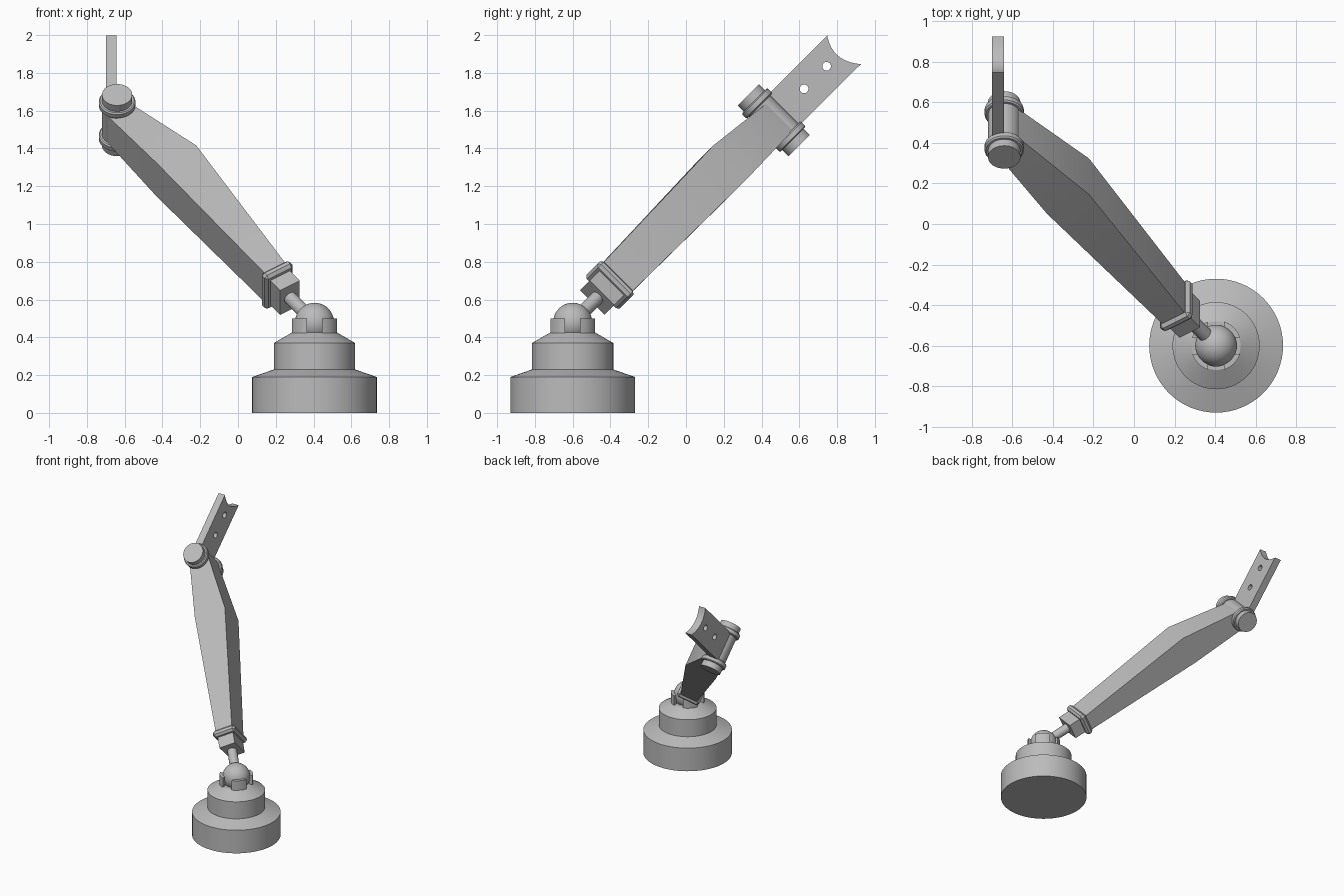
import bpy, bmesh
from math import sin, cos, pi, radians, asin
from mathutils import Matrix, Vector

if "Cube" in bpy.data.objects:
    bpy.data.objects.remove(bpy.data.objects["Cube"])

grey = bpy.data.materials.new("plain_grey")
grey.use_nodes = True
colour = (0.5, 0.5, 0.5, 1)
grey.diffuse_color = colour
grey.node_tree.nodes["Principled BSDF"].inputs["Base Color"].default_value = colour


def frame(origin, *axes):
    """Matrix whose columns are the given axes, placed at origin."""
    m = Matrix([Vector(a).normalized() for a in axes]).transposed().to_4x4()
    m.translation = origin
    return m


# Shared directions: pin axis, blade direction, arm direction, arm sideways
X, PIN, BLADE = (1, 0, 0), (0, -1, 1), (0, 1, 1)
ARM, SIDE = (-1, 1, 1), (2, 1, 1)
ball_centre = (0.405, -0.6, 0.48)
base_frame = Matrix.Translation((0.405, -0.6, 0))
arm_frame = frame(ball_centre, SIDE, ARM, PIN)
stud_frame = frame(ball_centre, PIN, SIDE, ARM)
pin_frame = frame((-0.64, 0.464, 1.55), X, BLADE, PIN)
blade_frame = frame((-0.671, 0.464, 1.55), BLADE, PIN, X)


def finish(name, bm, matrix, smooth=True):
    bmesh.ops.recalc_face_normals(bm, faces=bm.faces)
    mesh = bpy.data.meshes.new(name)
    bm.to_mesh(mesh)
    bm.free()
    mesh.materials.append(grey)
    ob = bpy.data.objects.new(name, mesh)
    bpy.context.collection.objects.link(ob)
    ob.matrix_world = matrix
    if smooth:
        shade(ob)
    return ob


def shade(ob):
    bpy.ops.object.select_all(action='DESELECT')
    ob.select_set(True)
    bpy.context.view_layer.objects.active = ob
    bpy.ops.object.shade_smooth_by_angle(angle=radians(30))


def lathe(name, profile, matrix, sides=48):
    """Closed turned solid from (radius, height) pairs."""
    bm = bmesh.new()
    rings = [[bm.verts.new((r * cos(2 * pi * i / sides), r * sin(2 * pi * i / sides), z))
              for i in range(sides)] for r, z in profile]
    for a, b in zip(rings, rings[1:]):
        for i in range(sides):
            j = (i + 1) % sides
            bm.faces.new((a[i], a[j], b[j], b[i]))
    bm.faces.new(rings[0])
    bm.faces.new(rings[-1])
    return finish(name, bm, matrix)


def prism(name, points, matrix, caps=None):
    """Solid from (x, y, low, high) points; caps lists the index loops of the ends."""
    bm = bmesh.new()
    low = [bm.verts.new((x, y, a)) for x, y, a, b in points]
    high = [bm.verts.new((x, y, b)) for x, y, a, b in points]
    n = len(points)
    for i in range(n):
        j = (i + 1) % n
        bm.faces.new((low[i], low[j], high[j], high[i]))
    for loop in caps or [range(n)]:
        bm.faces.new([low[i] for i in loop])
        bm.faces.new([high[i] for i in loop])
    return finish(name, bm, matrix)


def box(name, half_n, half_w, s0, s1, matrix, bevel):
    bm = bmesh.new()
    bmesh.ops.create_cube(bm, size=1, matrix=Matrix.Translation((0, 0, (s0 + s1) / 2))
                          @ Matrix.Diagonal((2 * half_n, 2 * half_w, s1 - s0, 1)))
    if bevel:
        bmesh.ops.bevel(bm, geom=bm.edges[:], offset=bevel, segments=1, affect='EDGES')
    return finish(name, bm, matrix, smooth=False)


# Stepped round base
lathe("base", [(0.33, 0), (0.33, 0.19), (0.215, 0.23), (0.215, 0.37), (0.12, 0.425)],
      base_frame, 64)

# Socket: four lugs with slots between them
for k in range(4):
    ring = []
    for radius, order in ((0.125, 1), (0.098, -1)):
        gap = asin(0.04 / radius)
        angles = [gap + (pi / 2 - 2 * gap) * i / 8 for i in range(9)][::order]
        ring += [(radius * cos(a + k * pi / 2), radius * sin(a + k * pi / 2), 0.415, 0.5)
                 for a in angles]
    prism(f"socket_lug_{k + 1}", ring, base_frame)

# Ball and stud
bm = bmesh.new()
bmesh.ops.create_uvsphere(bm, u_segments=40, v_segments=24, radius=0.103)
finish("ball", bm, Matrix.Translation(ball_centre))
lathe("stud", [(0.036, 0.05), (0.036, 0.25)], stud_frame, 24)

# Square nut and flange at the foot of the arm
box("nut", 0.092, 0.063, 0.225, 0.33, stud_frame, 0)
box("flange", 0.125, 0.09, 0.315, 0.368, stud_frame, 0.016)

# Arm: tapered beam with an elbow, rounded around the pin
steps = 12
outline = [(-0.066, 0.35, -0.108, 0.108), (0.066, 0.35, -0.108, 0.108),
           (0.175, 1.333, -0.116, 0.135)]
for i in range(steps + 1):
    a = radians(9 + 169 * i / steps)
    outline.append((0.018 + 0.075 * cos(a), 1.834 + 0.075 * sin(a), -0.106, 0.092))
outline.append((-0.072, 1.343, -0.116, 0.135))
last = len(outline) - 1
prism("arm", outline, arm_frame, [(0, 1, 2, last), range(2, last + 1)])

# Pin barrel with a collar and a cap at each end
lathe("pin_barrel", [(0.08, -0.13), (0.08, 0.13)], pin_frame, 40)
for side, label in ((1, "upper"), (-1, "lower")):
    lathe(f"{label}_collar", [(0.09, side * 0.105), (0.097, side * 0.112),
                              (0.097, side * 0.138), (0.09, side * 0.145)], pin_frame, 40)
    lathe(f"{label}_cap", [(0.08, side * 0.13), (0.08, side * 0.19)], pin_frame, 40)

# Blade: flat plate with a hollow end and two round holes
loops = [[(0.02, 0.117), (0.02, -0.116)]]
for i in range(17):
    t = i / 8 - 1
    loops[0].append((0.527 - 0.009 * t - 0.045 * (1 - t * t), 0.117 * t))
for u in (0.231, 0.4):
    loops.append([(u + 0.023 * cos(pi * i / 12), 0.003 + 0.023 * sin(pi * i / 12))
                  for i in range(24)])
curve = bpy.data.curves.new("blade", 'CURVE')
curve.dimensions = '2D'
curve.fill_mode = 'BOTH'
curve.extrude = 0.029
for loop in loops:
    spline = curve.splines.new('POLY')
    spline.points.add(len(loop) - 1)
    for point, (u, n) in zip(spline.points, loop):
        point.co = (u, n, 0, 1)
    spline.use_cyclic_u = True
curve.materials.append(grey)
blade = bpy.data.objects.new("blade", curve)
bpy.context.collection.objects.link(blade)
blade.matrix_world = blade_frame
bpy.ops.object.select_all(action='DESELECT')
blade.select_set(True)
bpy.context.view_layer.objects.active = blade
bpy.ops.object.convert(target='MESH')
shade(bpy.context.view_layer.objects.active)
